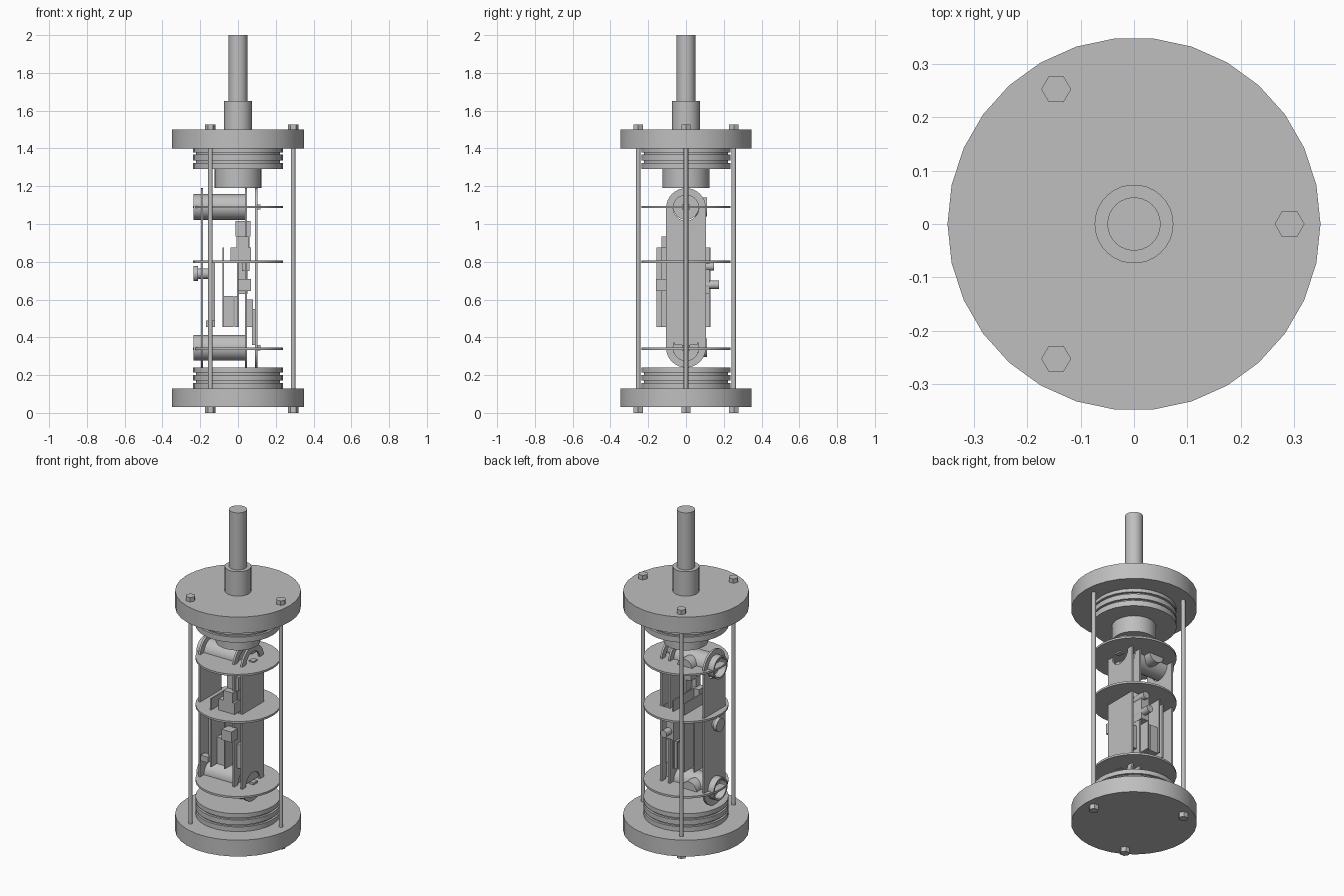
import bpy
import bmesh
from math import cos, sin, pi, radians
from mathutils import Matrix, Vector

cube = bpy.data.objects.get("Cube")
if cube:
    bpy.data.objects.remove(cube, do_unlink=True)

grey = bpy.data.materials.new("plain_grey")
grey.use_nodes = True
colour = (0.52, 0.52, 0.52, 1)
grey.diffuse_color = colour
grey.node_tree.nodes["Principled BSDF"].inputs["Base Color"].default_value = colour

AXIS = {"z": Matrix.Identity(4),
        "x": Matrix.Rotation(radians(90), 4, "Y"),
        "y": Matrix.Rotation(radians(-90), 4, "X")}


def finish(name, mesh, matrix=Matrix.Identity(4)):
    mesh.transform(matrix)
    mesh.materials.clear()
    mesh.materials.append(grey)
    ob = bpy.data.objects.new(name, mesh)
    bpy.context.collection.objects.link(ob)
    bpy.ops.object.select_all(action="DESELECT")
    ob.select_set(True)
    bpy.context.view_layer.objects.active = ob
    bpy.ops.object.shade_smooth_by_angle(angle=radians(30))
    return ob


def lathe(name, profile, axis="z", at=(0, 0, 0), sides=30):
    """Revolve (radius, height) points, closing both ends."""
    bm = bmesh.new()
    rings = [[bm.verts.new((r * cos(2 * pi * i / sides), r * sin(2 * pi * i / sides), h))
              for i in range(sides)] for r, h in profile]
    for a, b in zip(rings, rings[1:]):
        for i in range(sides):
            j = (i + 1) % sides
            bm.faces.new((a[i], a[j], b[j], b[i]))
    bm.faces.new(rings[0][::-1])
    bm.faces.new(rings[-1])
    bmesh.ops.recalc_face_normals(bm, faces=bm.faces)
    mesh = bpy.data.meshes.new(name)
    bm.to_mesh(mesh)
    bm.free()
    return finish(name, mesh, Matrix.Translation(at) @ AXIS[axis])


def rod(name, r, lo, hi, axis="z", at=(0, 0, 0), sides=30):
    return lathe(name, [(r, lo), (r, hi)], axis, at, sides)


def box(name, x, y, z):
    bm = bmesh.new()
    bmesh.ops.create_cube(bm, size=1)
    mesh = bpy.data.meshes.new(name)
    for v in bm.verts:
        v.co = Vector([(a + b) / 2 + c * (b - a) for c, (a, b) in zip(v.co, (x, y, z))])
    bm.to_mesh(mesh)
    bm.free()
    return finish(name, mesh)


def circle(r, cx=0, cy=0, n=30):
    return [(cx + r * cos(2 * pi * i / n), cy + r * sin(2 * pi * i / n)) for i in range(n)]


def sheet(name, outlines, thickness, matrix):
    """Flat plate from an outline followed by its holes."""
    curve = bpy.data.curves.new(name + "_outline", "CURVE")
    curve.dimensions = "2D"
    curve.fill_mode = "BOTH"
    curve.extrude = thickness / 2
    for pts in outlines:
        spline = curve.splines.new("POLY")
        spline.points.add(len(pts) - 1)
        for p, (x, y) in zip(spline.points, pts):
            p.co = (x, y, 0, 1)
        spline.use_cyclic_u = True
    temp = bpy.data.objects.new(name + "_outline", curve)
    bpy.context.collection.objects.link(temp)
    graph = bpy.context.evaluated_depsgraph_get()
    mesh = bpy.data.meshes.new_from_object(temp.evaluated_get(graph))
    bpy.data.objects.remove(temp, do_unlink=True)
    return finish(name, mesh, matrix)


# End plates and sealing plugs with two ring grooves each
def grooved(lo, hi, grooves, r=0.237, depth=0.014, half=0.006):
    pts = [(r, lo)]
    for g in grooves:
        pts += [(r, g - half), (r - depth, g - half), (r - depth, g + half), (r, g + half)]
    return pts + [(r, hi)]


rod("bottom_plate", 0.35, 0.03, 0.13)
rod("top_plate", 0.35, 1.40, 1.50)
lathe("bottom_plug", grooved(0.13, 0.24, (0.165, 0.207)))
lathe("top_plug", grooved(1.29, 1.40, (1.33, 1.373)))
rod("top_plug_boss", 0.124, 1.19, 1.29)

# Shaft and collar
rod("shaft_collar", 0.074, 1.50, 1.65)
rod("shaft", 0.05, 1.65, 2.0)

# Tie rods with hex heads and nuts
for i in range(3):
    a = 2 * pi * i / 3
    at = (0.292 * cos(a), 0.292 * sin(a), 0)
    rod(f"tie_rod_{i}", 0.012, 0.03, 1.5, at=at, sides=16)
    rod(f"bolt_head_{i}", 0.028, 1.50, 1.527, at=at, sides=6)
    rod(f"nut_{i}", 0.028, 0, 0.03, at=at, sides=6)

# Round shelves
slot = [(0.05, -0.1), (0.088, -0.1), (0.088, 0.1), (0.05, 0.1)]
for name, z, holes in (("upper_shelf", 1.09, []), ("middle_shelf", 0.80, [slot]),
                       ("lower_shelf", 0.34, [])):
    sheet(name, [circle(0.237)] + holes, 0.012, Matrix.Translation((0, 0, z)))

# Upright side panels with rounded ends and round openings
LOW, HIGH = 0.345, 1.085
n = 16
panel = [(0.105 * cos(pi * i / n), HIGH + 0.105 * sin(pi * i / n)) for i in range(n + 1)]
panel += [(-0.105 * cos(pi * i / n), LOW - 0.105 * sin(pi * i / n)) for i in range(n + 1)]
openings = [circle(0.068, 0, z) for z in (LOW, HIGH)]
upright = Matrix(((0, 0, 1, 0), (1, 0, 0, 0), (0, 1, 0, 0), (0, 0, 0, 1)))
for name, x in (("right_panel", -0.19), ("inner_panel", 0.042), ("left_panel", 0.096)):
    sheet(name, [panel] + openings, 0.012, Matrix.Translation((x, 0, 0)) @ upright)

# Open horizontal tubes, rear lenses and shelf tabs
for name, z, x in (("lower", LOW, -0.1), ("upper", HIGH + 0.005, -0.07)):
    lathe(f"{name}_tube", [(0.068, 0.037), (0.068, -0.235), (0.058, -0.235), (0.058, -0.19)],
          "x", (0, 0, z))
    rod(f"{name}_rear_lens", 0.05, 0, 0.112, "y", (x, 0, z))
    box(f"{name}_shelf_tab", (0.09, 0.12), (-0.02, 0.02), (z - 0.014, z + 0.014))

# Knob on the right panel
lathe("side_knob", [(0.04, -0.235), (0.04, -0.212), (0.028, -0.212), (0.028, -0.14)],
      "x", (0, 0, 0.737), 24)

# Circuit boards
box("main_board", (-0.081, -0.073), (-0.155, 0.13), (0.455, 0.875))
box("centre_board", (-0.004, 0.004), (-0.13, 0.125), (0.455, 0.875))
box("side_board", (-0.129, -0.121), (-0.1, 0.1), (0.455, 0.80))

# Board components
box("side_connector", (-0.17, -0.121), (-0.12, -0.08), (0.455, 0.49))
box("power_block", (-0.073, -0.025), (-0.1, 0.115), (0.455, 0.62))
box("power_block_cover", (-0.018, -0.004), (-0.1, 0.115), (0.455, 0.62))
box("switch_base", (-0.04, 0.068), (-0.13, -0.07), (0.806, 0.875))
box("switch_body", (-0.008, 0.055), (-0.13, -0.085), (0.875, 0.935))
box("switch_top", (-0.012, 0.065), (-0.09, -0.03), (0.935, 1.015))
box("switch_stem", (0.02, 0.06), (-0.09, -0.03), (0.75, 0.935))
box("front_socket", (0, 0.068), (-0.16, -0.1), (0.645, 0.71))
box("lower_socket", (0.048, 0.08), (-0.08, 0.08), (0.455, 0.60))
box("wire_clip", (0.075, 0.096), (-0.06, 0.06), (0.36, 0.55))
rod("rear_pin", 0.022, 0.06, 0.175, "y", (0.03, 0, 0.678), 16)
rod("rear_button", 0.022, 0.06, 0.148, "y", (0.035, 0, 0.775), 16)
box("rear_socket", (0.004, 0.05), (0.06, 0.125), (0.63, 0.80))
